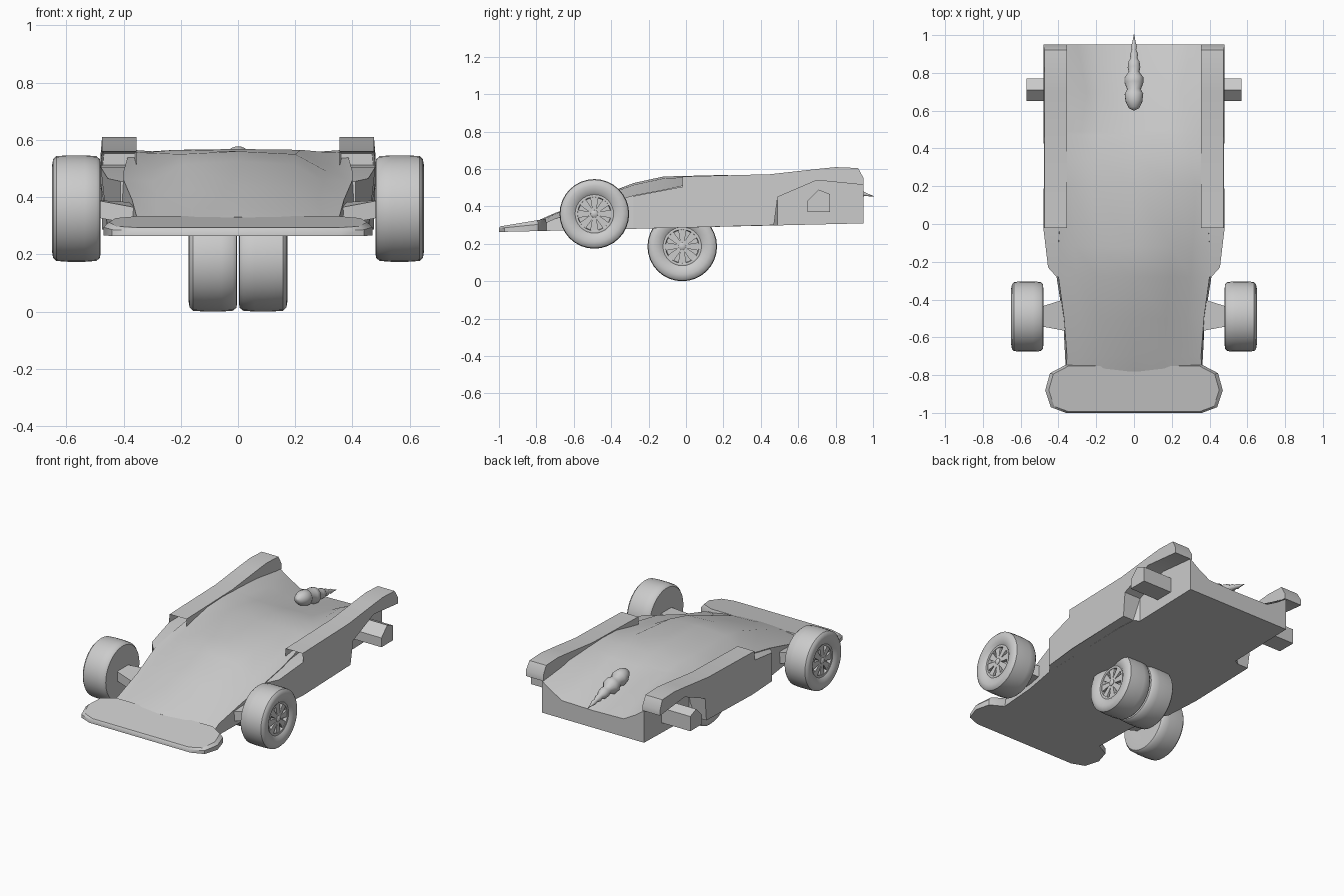
import bpy, bmesh, math
from mathutils import Vector, Matrix

if "Cube" in bpy.data.objects:
    bpy.data.objects.remove(bpy.data.objects["Cube"])


def make(name, bm, angle=35, mirror=False):
    """Turn a bmesh into a smooth-by-angle object, optionally mirrored in x."""
    bmesh.ops.recalc_face_normals(bm, faces=bm.faces)
    me = bpy.data.meshes.new(name)
    bm.to_mesh(me)
    bm.free()
    ob = bpy.data.objects.new(name, me)
    bpy.context.collection.objects.link(ob)
    bpy.ops.object.select_all(action='DESELECT')
    ob.select_set(True)
    bpy.context.view_layer.objects.active = ob
    bpy.ops.object.shade_smooth_by_angle(angle=math.radians(angle))
    if mirror:
        mod = ob.modifiers.new("mirror", 'MIRROR')
        mod.use_bisect_axis[0] = False
        mod.use_mirror_merge = False
    return ob


def loft(bm, rings):
    """Skin a list of closed rings and cap both ends."""
    vs = [[bm.verts.new(p) for p in r] for r in rings]
    n = len(vs[0])
    sides = []
    for a, b in zip(vs, vs[1:]):
        for i in range(n):
            j = (i + 1) % n
            sides.append(bm.faces.new((a[i], a[j], b[j], b[i])))
    bm.faces.new(vs[0][::-1])
    bm.faces.new(vs[-1])
    return sides


def lathe(bm, profile, seg, mat=Matrix()):
    """Revolve (radius, along) points about the local x axis."""
    rings = []
    for r, x in profile:
        rings.append([mat @ Vector((x, max(r, .001) * math.cos(t), max(r, .001) * math.sin(t)))
                      for t in (2 * math.pi * k / seg for k in range(seg))])
    loft(bm, rings)


def floor_z(y):
    return .287 + .0236 * y


# Main wedge body: y, floor w, shoulder w/z, trough w/z, plateau w/z, centre z
sections = [
    (-.78, .36, .36, .30, .30, .31, .16, .325, .33),
    (-.70, .365, .355, .335, .29, .335, .16, .36, .365),
    (-.50, .375, .37, .39, .28, .40, .17, .435, .44),
    (-.28, .41, .40, .46, .30, .455, .19, .515, .525),
    (-.12, .41, .40, .49, .31, .49, .20, .55, .56),
    (.20, .41, .38, .56, .33, .555, .22, .565, .568),
    (.35, .41, .37, .565, .30, .56, .20, .56, .56),
    (.47, .40, .37, .56, .28, .55, .19, .54, .535),
    (.49, .365, .365, .56, .28, .548, .19, .535, .53),
    (.70, .365, .365, .55, .25, .525, .18, .49, .48),
    (.95, .365, .365, .515, .30, .47, .22, .425, .42),
]
rings = []
for y, wb, ws, zs, wt, zt, wp, zp, zc in sections:
    half = [(wb, floor_z(y)), (ws, zs), (wt, zt), (wp, zp)]
    full = half + [(0, zc)] + [(-x, z) for x, z in half[::-1]]
    rings.append([(x, y, z) for x, z in full])
bm = bmesh.new()
loft(bm, rings)
make("body", bm, 40)

# Front wing
outline = [(.36, -1), (.44, -.97), (.47, -.88), (.445, -.79), (.36, -.745)]
outline += [(-x, y) for x, y in outline[::-1]]
bm = bmesh.new()
loft(bm, [[(x, y, floor_z(y)) for x, y in outline],
          [(x, y, .283 + .1 * (y + 1)) for x, y in outline],
          [(x * .96, -.875 + (y + .875) * .95, .293 + .16 * (y + 1)) for x, y in outline]])
make("front_wing", bm)

# Side pods with rear fenders: y, z, outer x; the intake is the inset front face
pod = [(-.28, .28, .41), (-.23, .282, .455), (.0, .287, .475), (.47, .30, .475),
       (.49, .45, .48), (.70, .54, .48), (.95, .515, .48), (.95, .55, .48),
       (.92, .605, .475), (.80, .61, .475), (.70, .60, .475), (.45, .572, .475),
       (-.02, .56, .475), (-.02, .505, .48), (-.23, .465, .455), (-.28, .455, .41)]
bm = bmesh.new()
faces = loft(bm, [[(.355, y, z) for y, z, x in pod], [(x, y, z) for y, z, x in pod]])
bmesh.ops.recalc_face_normals(bm, faces=bm.faces)
bmesh.ops.inset_region(bm, faces=[faces[12]], thickness=.01, depth=0)
bmesh.ops.translate(bm, verts=faces[12].verts[:], vec=(0, .12, 0))
make("side_pod", bm, 35, mirror=True)

# Rear axle stubs
stub = [(.65, .37), (.65, .43), (.71, .49), (.77, .465), (.77, .37)]
bm = bmesh.new()
loft(bm, [[(x, y, z) for y, z in stub] for x in (.3, .57)])
make("rear_axle_stub", bm, 20, mirror=True)

# Front suspension arms
bm = bmesh.new()
loft(bm, [[(.34, -.57, .30), (.34, -.39, .30), (.34, -.39, .38), (.34, -.57, .36)],
          [(.50, -.54, .33), (.50, -.44, .33), (.50, -.44, .39), (.50, -.54, .39)]])
make("front_suspension", bm, 20, mirror=True)

# Wheels: tyre with dished rim, hub and eight spokes
tyre = [(0, -.083), (.10, -.083), (.15, -.085), (.172, -.083), (.183, -.07), (.186, -.03),
        (.186, .03), (.183, .07), (.172, .081), (.15, .085), (.12, .08), (.103, .068),
        (.098, .07), (.09, .068), (.087, .045), (0, .045)]
hub = [(0, .03), (.022, .04), (.02, .068), (.012, .074), (0, .074)]


def wheel(name, x, y, z):
    bm = bmesh.new()
    at = Matrix.Translation((x, y, z))
    lathe(bm, tyre, 32, at)
    lathe(bm, hub, 12, at)
    for k in range(8):
        turn = at @ Matrix.Rotation(k * math.pi / 4, 4, 'X')
        loft(bm, [[turn @ Vector((px, py, pz)) for py, pz in
                   ((-.009, .012), (.009, .012), (.022, .09), (-.022, .09))]
                  for px in (.04, .065)])
    make(name, bm, 40, mirror=True)


wheel("front_wheel", .565, -.49, .36)
wheel("centre_wheel", .088, -.02, .186)

# Beaded tail spike, tilted down toward the rear
spike = [(0, 0), (.028, .015), (.045, .05), (.05, .09), (.036, .115), (.05, .15), (.05, .18),
         (.028, .21), (.034, .235), (.03, .265), (.018, .285), (.022, .305), (.012, .33),
         (.015, .35), (.008, .375), (0, .415)]
bm = bmesh.new()
start, end = Vector((0, .6, .545)), Vector((0, 1, .455))
lathe(bm, spike, 16, Matrix.Translation(start)
      @ Vector((1, 0, 0)).rotation_difference(end - start).to_matrix().to_4x4())
make("tail_spike", bm, 60)
